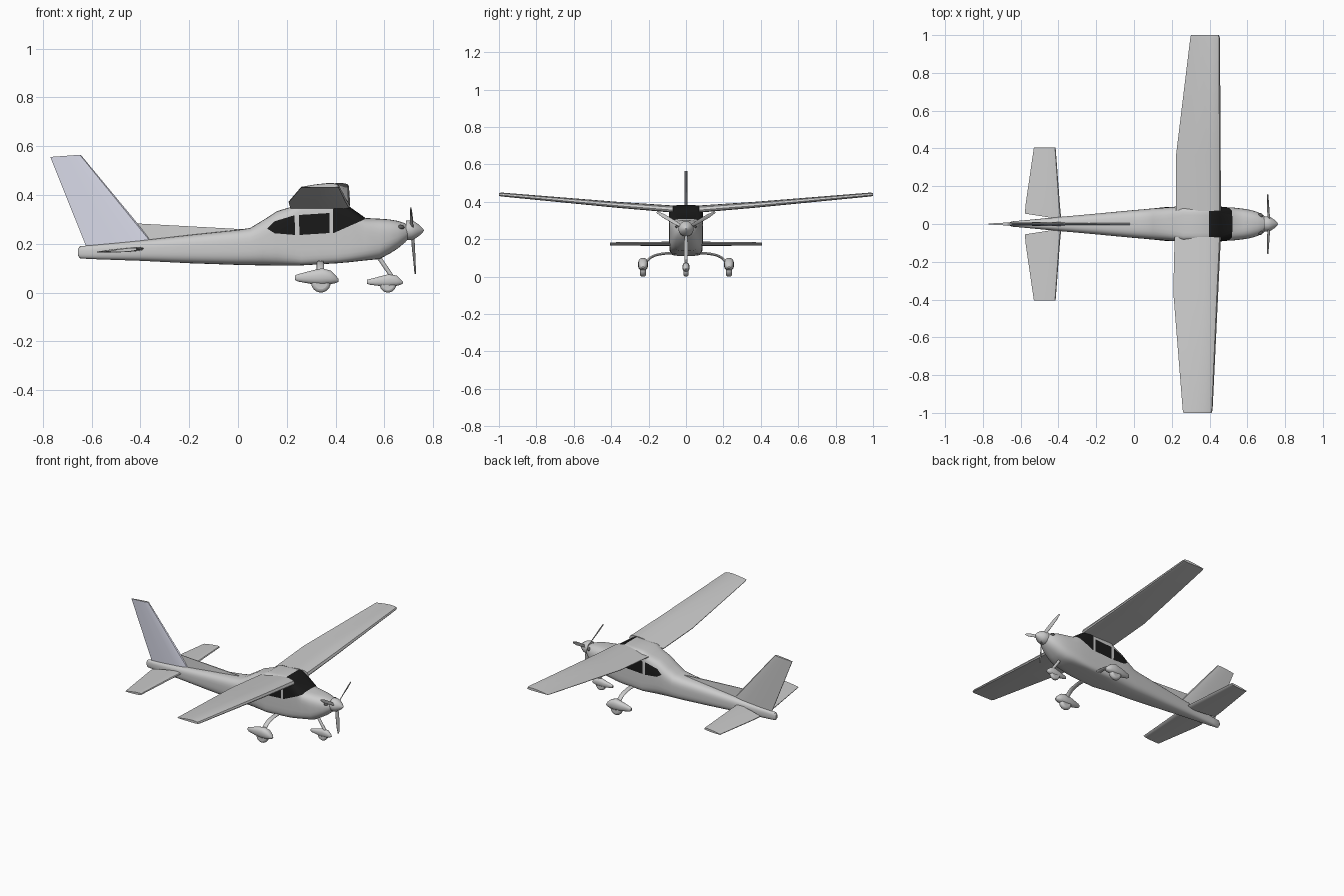
import bpy, bmesh, math
from mathutils import Vector as V

if "Cube" in bpy.data.objects:
    bpy.data.objects.remove(bpy.data.objects["Cube"])


def material(name, rgb):
    m = bpy.data.materials.new(name)
    m.diffuse_color = (*rgb, 1)
    m.use_nodes = True
    m.node_tree.nodes["Principled BSDF"].inputs["Base Color"].default_value = m.diffuse_color
    return m


GLASS = material("black_glass", (0.01, 0.01, 0.01))
DARK = material("dark_grey", (0.12, 0.12, 0.12))
BLUE = material("pale_blue", (0.7, 0.71, 0.82))


def loft_mesh(rings):
    bm = bmesh.new()
    loops = [[bm.verts.new(p) for p in r] for r in rings]
    n = len(loops[0])
    for a, b in zip(loops, loops[1:]):
        for i in range(n):
            j = (i + 1) % n
            bm.faces.new((a[i], a[j], b[j], b[i]))
    bm.faces.new(loops[0])
    bm.faces.new(loops[-1])
    bmesh.ops.recalc_face_normals(bm, faces=bm.faces[:])
    return bm


def finish(name, bm, mat=None):
    me = bpy.data.meshes.new(name)
    bm.to_mesh(me)
    bm.free()
    ob = bpy.data.objects.new(name, me)
    bpy.context.collection.objects.link(ob)
    if mat:
        me.materials.append(mat)
    return ob


def body_rings(stations, y0=0, grow=0, n=32):
    # station: x, bottom z, top z, half width, squareness of the section
    rings = []
    for x, zb, zt, hw, e in stations:
        ring = []
        for k in range(n):
            a = 2 * math.pi * (k + 0.5) / n
            c, s = math.cos(a), math.sin(a)
            y = math.copysign(abs(c) ** (2 / e), c) * (hw + grow)
            z = math.copysign(abs(s) ** (2 / e), s) * ((zt - zb) / 2 + grow)
            ring.append((x, y0 + y, (zt + zb) / 2 + z))
        rings.append(ring)
    return rings


CAMBERED = [(0, .35), (.03, .75), (.12, .95), (.3, 1), (.6, .75), (1, .2),
            (1, .08), (.5, 0), (.1, 0), (.02, .12)]
SYMMETRIC = [(0, 0), (.03, .3), (.12, .45), (.3, .5), (.65, .4), (1, .12),
             (1, -.12), (.65, -.4), (.3, -.5), (.12, -.45), (.03, -.3)]


def panel(name, sections, profile=SYMMETRIC, mat=None):
    # section: leading edge point, trailing edge point, thickness vector
    rings = [[V(le) + (V(te) - V(le)) * u + V(t) * w for u, w in profile]
             for le, te, t in sections]
    return finish(name, loft_mesh(rings), mat)


# Fuselage
HULL = [(-.657, .152, .178, .009, 2.5), (-.648, .14, .19, .014, 2.5),
        (-.60, .137, .194, .018, 2.6), (-.40, .130, .213, .037, 2.8),
        (-.20, .120, .236, .055, 3), (0, .113, .257, .074, 3.2),
        (.05, .112, .265, .078, 3.2), (.10, .111, .295, .083, 3.3),
        (.16, .110, .334, .087, 3.8), (.22, .110, .352, .09, 5),
        (.26, .111, .374, .09, 7), (.41, .120, .380, .09, 7),
        (.455, .124, .352, .09, 6), (.52, .131, .306, .088, 4),
        (.58, .137, .303, .081, 3.2), (.62, .158, .300, .074, 2.8),
        (.655, .180, .294, .063, 2.5), (.685, .205, .284, .047, 2.2),
        (.697, .218, .276, .036, 2)]
finish("fuselage", loft_mesh(body_rings(HULL)))

# Windows: patches of the slightly enlarged hull, trimmed to a side outline
WINDOWS = {
    "windshield": [(.39, .243), (.519, .300), (.53, .36), (.46, .42), (.405, .42), (.39, .34)],
    "middle_windows": [(.252, .236), (.39 - .015, .244), (.375, .326), (.25, .318)],
    "rear_windows": [(.12, .262), (.15, .243), (.234, .236), (.232, .317), (.15, .292)],
}
for name, outline in WINDOWS.items():
    bm = loft_mesh(body_rings(HULL, grow=.0018))
    for (x0, z0), (x1, z1) in zip(outline, outline[1:] + outline[:1]):
        bmesh.ops.bisect_plane(bm, geom=bm.verts[:] + bm.edges[:] + bm.faces[:],
                               plane_co=(x0, 0, z0), plane_no=(z1 - z0, 0, x0 - x1),
                               clear_outer=True)
    finish(name, bm, GLASS)

# Wings: y, leading x, trailing x, bottom z, thickness
for name, rows in {
    "left_wing": [(.07, .46, .222, .342, .038), (.36, .459, .222, .367, .032),
                  (.985, .455, .298, .428, .021), (1, .45, .302, .431, .016)],
    "right_wing": [(-.07, .46, .215, .342, .038), (-.36, .446, .208, .367, .032),
                   (-.985, .416, .258, .428, .021), (-1, .411, .262, .431, .016)],
}.items():
    panel(name, [((a, y, z), (b, y, z), (0, 0, t)) for y, a, b, z, t in rows], CAMBERED)

# Tailplanes
for side, s in (("left", 1), ("right", -1)):
    panel(side + "_tailplane", [
        ((-.385, s * .025, .18), (-.578, s * .055, .166), (0, 0, .018)),
        ((-.392, s * .10, .18), (-.573, s * .11, .166), (0, 0, .018)),
        ((-.415, s * .405, .178), (-.53, s * .405, .168), (0, 0, .014))])

# Tail fin, bluish on the right side, and its dorsal fillet
fin = panel("tail_fin", [((-.355, 0, .215), (-.613, 0, .165), (0, .022, 0)),
                         ((-.645, 0, .565), (-.77, 0, .556), (0, .014, 0))])
fin.data.materials.append(None)
fin.data.materials.append(BLUE)
for p in fin.data.polygons:
    p.material_index = 1 if p.normal.y < -.3 else 0
panel("dorsal_fillet", [((.03, 0, .24), (-.5, 0, .19), (0, .016, 0)),
                        ((.03, 0, .259), (-.43, 0, .284), (0, .007, 0))])


# Landing gear
def wheel(name, x, y, r, width):
    bpy.ops.mesh.primitive_cylinder_add(vertices=24, radius=r, depth=width,
                                        location=(x, y, r), rotation=(math.pi / 2, 0, 0))
    ob = bpy.context.object
    ob.name = name
    b = ob.modifiers.new("round", "BEVEL")
    b.width, b.segments = width * .4, 3


def strut(name, pts, r, loc=(0, 0, 0), stretch=1):
    cu = bpy.data.curves.new(name, "CURVE")
    cu.dimensions = "3D"
    cu.bevel_depth, cu.bevel_resolution, cu.use_fill_caps = r, 3, True
    sp = cu.splines.new("BEZIER")
    sp.bezier_points.add(len(pts) - 1)
    for bp, p in zip(sp.bezier_points, pts):
        bp.co = p
        bp.handle_left_type = bp.handle_right_type = "AUTO"
    ob = bpy.data.objects.new(name, cu)
    ob.location = loc
    ob.scale.x = stretch
    bpy.context.collection.objects.link(ob)


SPAT = [(.234, .052, .070, .005, 2.2), (.245, .045, .075, .011, 2.2),
        (.30, .035, .090, .022, 2.3), (.345, .030, .100, .027, 2.3),
        (.38, .034, .090, .025, 2.3), (.403, .039, .068, .016, 2.2),
        (.413, .045, .054, .005, 2)]
for side, s in (("left", 1), ("right", -1)):
    finish(side + "_wheel_fairing", loft_mesh(body_rings(SPAT, s * .23, n=20)))
    wheel(side + "_wheel", .34, s * .23, .04, .034)
    strut(side + "_gear_leg", [(0, s * .07, .125), (0, s * .13, .121),
                               (0, s * .185, .104), (0, s * .222, .07)],
          .007, (.338, 0, 0), 2.2)

NOSE_SPAT = [(.528, .036, .052, .004, 2.2), (.54, .032, .055, .009, 2.2),
             (.585, .026, .067, .016, 2.3), (.62, .024, .076, .019, 2.3),
             (.65, .027, .070, .017, 2.3), (.668, .032, .054, .011, 2.2),
             (.676, .037, .044, .004, 2)]
finish("nose_wheel_fairing", loft_mesh(body_rings(NOSE_SPAT, n=20)))
wheel("nose_wheel", .615, 0, .034, .026)
strut("nose_gear_leg", [(.57, 0, .155), (.635, 0, .06)], .009)

# Spinner and cowl intakes
finish("spinner", loft_mesh(body_rings(
    [(x, .255 - r, .255 + r, r, 2) for x, r in
     ((.688, .04), (.71, .041), (.727, .034), (.745, .021), (.757, .009), (.762, .002))], n=24)))
for side, s in (("left", 1), ("right", -1)):
    bpy.ops.mesh.primitive_uv_sphere_add(segments=20, ring_count=10, radius=1,
                                         location=(.668, s * .043, .268))
    ob = bpy.context.object
    ob.name = side + "_cowl_intake"
    ob.scale = (.015, .015, .010)
    ob.data.materials.append(DARK)

# Propeller: three blades on a slightly tilted disc
for i in range(3):
    a = math.radians(-90 + 120 * i)
    d, t = V((0, math.cos(a), math.sin(a))), V((0, -math.sin(a), math.cos(a)))
    rows = []
    for r, w, pitch in ((.025, .012, .012), (.07, .02, .011), (.14, .02, .006), (.18, .009, .002)):
        c = V((.714, 0, .255)) + d * r
        c.x -= .07 * (c.z - .255)
        half = t * (w / 2) + V((pitch / 2, 0, 0))
        rows.append((c + half, c - half, (.006, 0, 0)))
    panel("propeller_blade_%d" % (i + 1), rows)

# Smooth shading with sharp edges kept
bpy.ops.object.select_all(action="DESELECT")
for ob in bpy.data.objects:
    if ob.type == "MESH":
        ob.select_set(True)
        bpy.context.view_layer.objects.active = ob
bpy.ops.object.shade_smooth_by_angle(angle=math.radians(35))
